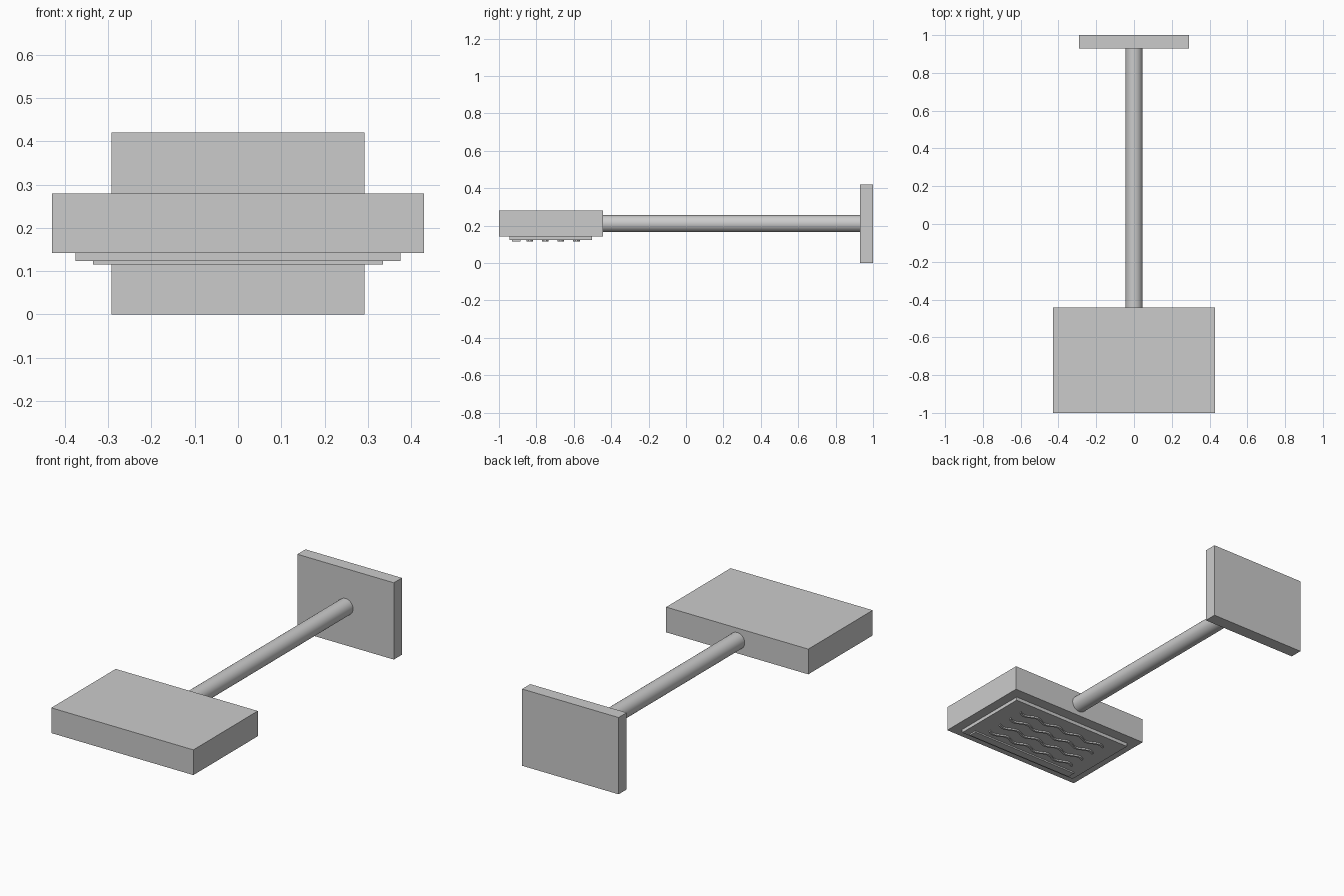
import bpy, bmesh, math

if "Cube" in bpy.data.objects:
    bpy.data.objects.remove(bpy.data.objects["Cube"])


def box(name, lo, hi):
    """Axis-aligned box between two corners."""
    bpy.ops.mesh.primitive_cube_add(size=1, location=[(a + b) / 2 for a, b in zip(lo, hi)])
    ob = bpy.context.object
    ob.name = name
    ob.scale = [b - a for a, b in zip(lo, hi)]
    bpy.ops.object.transform_apply(location=False, rotation=False, scale=True)
    return ob


def wavy_strip(name, y, half_len=0.28, waves=4, amp=0.012, half_w=0.006,
               z_low=0.115, z_high=0.124):
    """Thin wavy ribbon running along x, extruded up into the panel."""
    steps = waves * 12
    bm = bmesh.new()
    pairs = []
    for i in range(steps + 1):
        t = i / steps
        x = -half_len + 2 * half_len * t
        yc = y + amp * math.sin(2 * math.pi * waves * t)
        pairs.append([bm.verts.new((x, yc + s * half_w, z_low)) for s in (-1, 1)])
    faces = [bm.faces.new((a[0], b[0], b[1], a[1])) for a, b in zip(pairs, pairs[1:])]
    ext = bmesh.ops.extrude_face_region(bm, geom=faces, use_keep_orig=True)
    verts = [v for v in ext["geom"] if isinstance(v, bmesh.types.BMVert)]
    bmesh.ops.translate(bm, verts=verts, vec=(0, 0, z_high - z_low))
    bmesh.ops.recalc_face_normals(bm, faces=bm.faces)
    me = bpy.data.meshes.new(name)
    bm.to_mesh(me)
    bm.free()
    ob = bpy.data.objects.new(name, me)
    bpy.context.collection.objects.link(ob)
    return ob


# Wall plate and head
box("wall_plate", (-0.292, 0.93, 0), (0.292, 1.0, 0.42))
box("head", (-0.43, -1.0, 0.142), (0.43, -0.443, 0.28))

# Round arm joining them
bpy.ops.mesh.primitive_cylinder_add(vertices=48, radius=0.045, depth=1.39,
                                    location=(0, 0.245, 0.211),
                                    rotation=(math.pi / 2, 0, 0))
bpy.context.object.name = "arm"
bpy.ops.object.shade_smooth_by_angle()

# Underside panel with front bar and four wavy strips
box("bottom_panel", (-0.375, -0.945, 0.123), (0.375, -0.503, 0.143))
box("front_bar", (-0.335, -0.93, 0.115), (0.335, -0.885, 0.124))
for i in range(4):
    wavy_strip(f"wavy_strip_{i + 1}", -0.836 + i * 0.0835)
